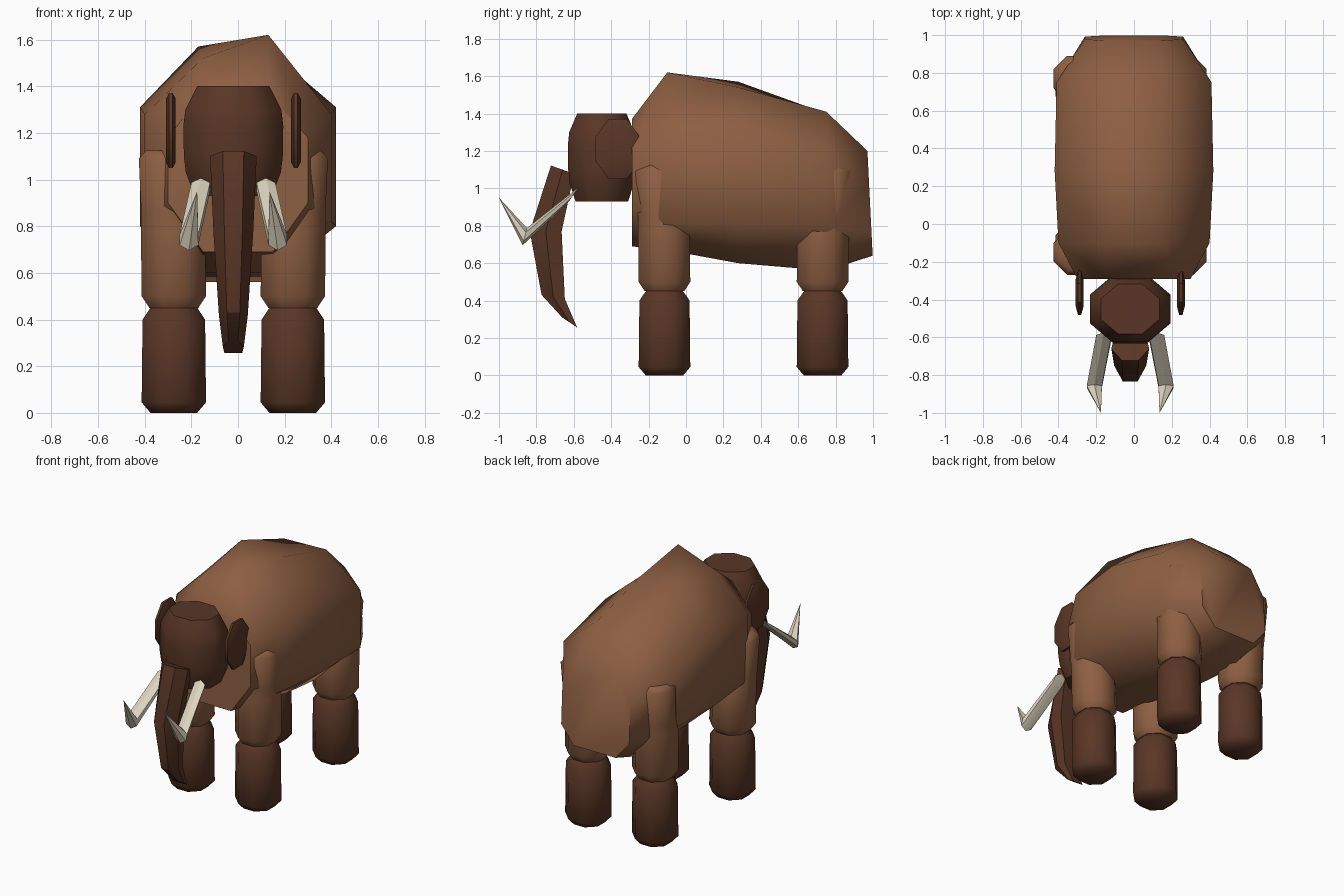
import bpy, bmesh, math
from mathutils import Vector

cube = bpy.data.objects.get("Cube")
if cube:
    bpy.data.objects.remove(cube, do_unlink=True)


def make_material(name, rgb):
    mat = bpy.data.materials.new(name)
    mat.use_nodes = True
    mat.diffuse_color = (*rgb, 1)
    mat.node_tree.nodes["Principled BSDF"].inputs["Base Color"].default_value = (*rgb, 1)
    return mat


brown = make_material("warm brown", (0.27, 0.115, 0.055))
dark = make_material("dark brown", (0.1, 0.037, 0.019))
ivory = make_material("ivory", (0.72, 0.65, 0.51))


def loft(name, rings, mat, smooth=50):
    """Skin a list of equally long rings of points and cap both ends."""
    bm = bmesh.new()
    loops = [[bm.verts.new(p) for p in ring] for ring in rings]
    n = len(loops[0])
    for a, b in zip(loops, loops[1:]):
        for i in range(n):
            j = (i + 1) % n
            bm.faces.new((a[i], a[j], b[j], b[i]))
    bm.faces.new(loops[0])
    bm.faces.new(loops[-1])
    bmesh.ops.remove_doubles(bm, verts=bm.verts, dist=0.001)
    bmesh.ops.recalc_face_normals(bm, faces=bm.faces)
    mesh = bpy.data.meshes.new(name)
    bm.to_mesh(mesh)
    bm.free()
    mesh.materials.append(mat)
    obj = bpy.data.objects.new(name, mesh)
    bpy.context.collection.objects.link(obj)
    bpy.ops.object.select_all(action='DESELECT')
    bpy.context.view_layer.objects.active = obj
    obj.select_set(True)
    bpy.ops.object.shade_smooth_by_angle(angle=math.radians(smooth))
    return obj


def polygon(center, u, v, n=8):
    """Polygon with flat sides towards u and v, reaching as far as their lengths."""
    out = []
    for i in range(n):
        a = 2 * math.pi * (i + 0.5) / n
        k = 1 / math.cos(math.pi / n)
        out.append(Vector(center) + Vector(u) * math.cos(a) * k + Vector(v) * math.sin(a) * k)
    return out


def body_ring(y, bottom, top_r, top_l, flat, half, low, high, lean=0):
    pts = [(-flat, bottom), (flat, bottom), (half, low), (half, high),
           (flat - 0.02, top_l), (-flat, top_r), (-half, high), (-half, low)]
    return [(x, y + lean * (top_r - z), z) for x, z in pts]


# Humped body, lofted from chest to rump
loft("body", [
    body_ring(-0.29, 0.69, 1.37, 1.37, 0.15, 0.30, 0.90, 1.18),
    body_ring(-0.10, 0.67, 1.52, 1.62, 0.15, 0.40, 0.82, 1.28),
    body_ring(0.28, 0.60, 1.57, 1.54, 0.17, 0.42, 0.80, 1.31),
    body_ring(0.75, 0.56, 1.40, 1.41, 0.17, 0.41, 0.80, 1.20),
    body_ring(0.97, 0.64, 1.20, 1.20, 0.16, 0.26, 0.76, 1.02, 0.05),
], brown)

MID = -0.02  # head and legs sit around this x
for side, label in ((-1, "right"), (1, "left")):
    # Legs: upper part leans slightly outwards, lower part is a chamfered column
    for y, lean, place in ((-0.115, -0.035, "front"), (0.73, 0.04, "rear")):
        x = MID + side * 0.255
        upper = [(0.45, 0.105, 0), (0.50, 0.138, 0), (0.78, 0.138, 0.1),
                 (0.86, 0.122, 0.6), (1.09, 0.12, 1), (1.125, 0.09, 1)]
        loft(f"{place}_{label}_upper_leg",
             [polygon((x + side * 0.03 * t, y + lean * t, z), (r, 0, 0), (0, r, 0))
              for z, r, t in upper], brown)
        lower = [(0, 0.1), (0.045, 0.138), (0.40, 0.134), (0.45, 0.1)]
        loft(f"{place}_{label}_lower_leg",
             [polygon((x, y, z), (r, 0, 0), (0, r, 0)) for z, r in lower], dark)

    # Ear: thin octagonal plate with a tapered rim
    ex = MID + side * 0.268
    loft(f"{label}_ear",
         [polygon((ex + dx, -0.365, 1.21), (0, 0.118 * s, 0), (0, 0, 0.16 * t))
          for dx, s, t in ((-0.021, 0.6, 0.85), (-0.008, 1, 1), (0.008, 1, 1), (0.021, 0.6, 0.85))],
         dark)

    # Tusk: six-sided, bent upwards to a point
    base = Vector((MID + side * 0.14, -0.6, 0.968))
    bend = Vector((MID + side * 0.19, -0.862, 0.742))
    tip = Vector((MID + side * 0.155, -1.0, 0.95))
    across = (0.04, 0, 0)
    loft(f"{label}_tusk",
         [polygon(base, across, (0, 0.022, 0.033), 6),
          polygon(bend, across, (0, 0.01, 0.04), 6),
          [tip] * 6], ivory, 30)

# Head: barrel with chamfered ends
loft("head",
     [polygon((MID, -0.45, z), (0.212 * s, 0, 0), (0, 0.18 * s, 0))
      for z, s in ((0.93, 0.78), (1.03, 0.96), (1.10, 1), (1.23, 1.01), (1.30, 0.97), (1.40, 0.73))],
     dark)

# Trunk: tapering tube with a narrow front ridge
trunk = [(-0.66, 1.1, 0.10, 0.062, 0.022), (-0.75, 0.77, 0.085, 0.085, 0.0),
         (-0.71, 0.42, 0.062, 0.062, 0.01), (-0.622, 0.283, 0.045, 0.04, 0.027)]
section = [(-0.45, -1), (0.45, -1), (1, 0), (0.85, 1), (-0.85, 1), (-1, 0)]
loft("trunk",
     [[(MID + u * w, y + v * d, z - v * rise) for u, v in section]
      for y, z, w, d, rise in trunk], dark, 30)
